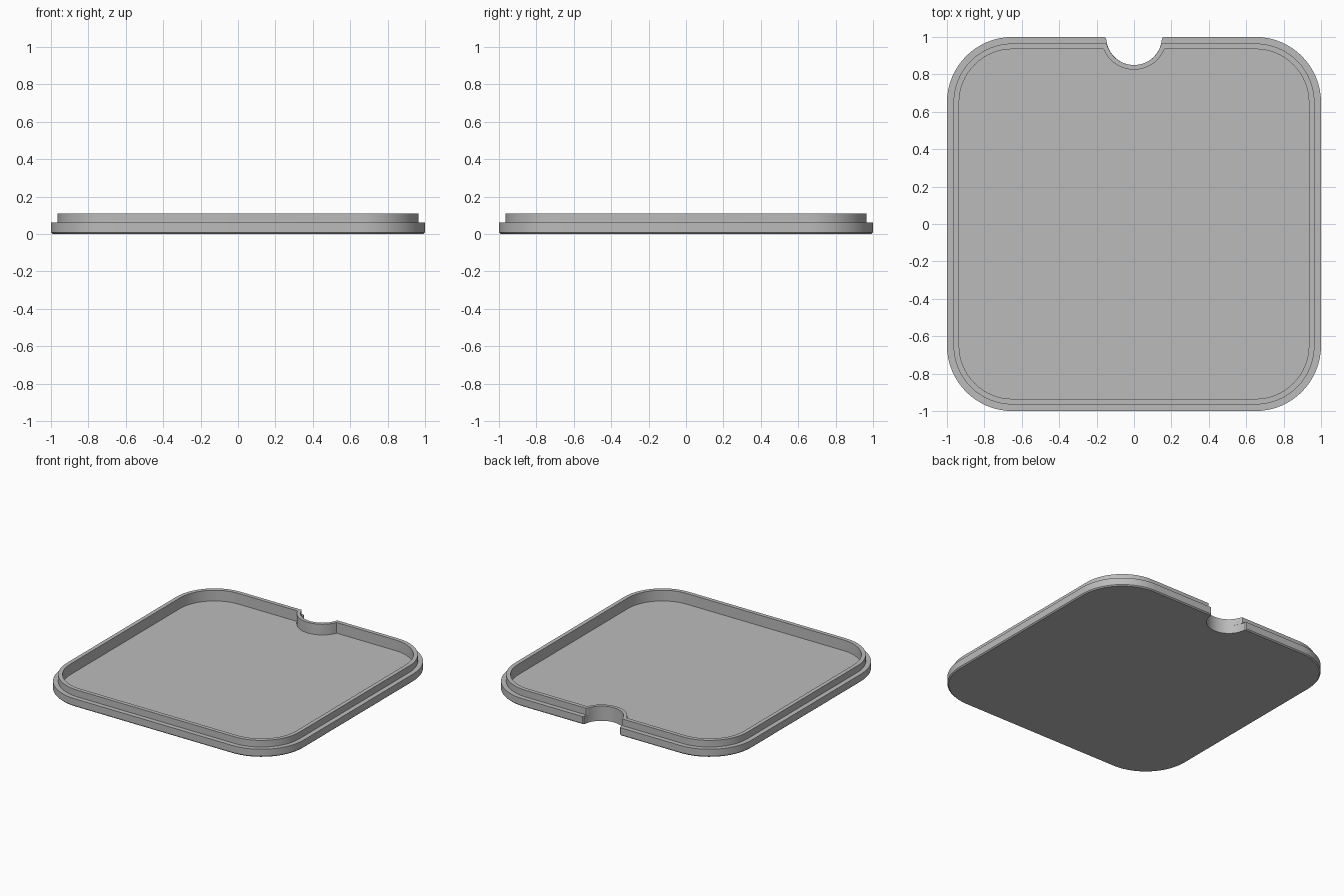
import bpy
import bmesh
from math import sin, cos, asin, pi, radians

cube = bpy.data.objects.get("Cube")
if cube:
    bpy.data.objects.remove(cube, do_unlink=True)

CORNER = 0.35      # outer corner radius
NOTCH = 0.15       # thumb notch radius, centred on the back edge
WALL = 0.025       # wall around the notch
ARC_STEPS = 32


def arc(cx, cy, r, start, end, steps):
    return [(cx + r * cos(start + (end - start) * i / steps),
             cy + r * sin(start + (end - start) * i / steps))
            for i in range(steps + 1)]


def outline(half, notch, ease):
    """Rounded square with a round notch in its back edge, counter-clockwise."""
    r = CORNER - (1 - half)
    c = half - r
    points = []
    for quarter, (sx, sy) in enumerate([(1, 1), (-1, 1), (-1, -1), (1, -1)]):
        if quarter == 1:
            # the notch lies between the two back corners
            a = asin((half - 1) / notch) - ease / notch
            x = notch * cos(a)
            points.append((x + ease, half))
            points += arc(0, 1, notch, a, -pi - a, ARC_STEPS)
            points.append((-x - ease, half))
        start = quarter * pi / 2
        points += arc(sx * c, sy * c, r, start, start + pi / 2, 16)
    return points


# Section of the lid from the underside, over the step and lip, to the floor
section = [
    (0.992, 0.0, NOTCH),
    (1.0, 0.008, NOTCH),
    (1.0, 0.06, NOTCH),
    (0.965, 0.06, NOTCH),
    (0.965, 0.11, NOTCH),
    (0.935, 0.11, NOTCH + WALL),
    (0.935, 0.03, NOTCH + WALL),
]

bm = bmesh.new()
rings = []
for half, z, notch in section:
    ease = 0.008 if notch == NOTCH else 0.001
    rings.append([bm.verts.new((x, y, z)) for x, y in outline(half, notch, ease)])

# Walls between neighbouring rings, then underside and floor
for low, high in zip(rings, rings[1:]):
    n = len(low)
    for i in range(n):
        j = (i + 1) % n
        bm.faces.new((low[i], low[j], high[j], high[i]))
bm.faces.new(rings[0][::-1])
bm.faces.new(rings[-1])

mesh = bpy.data.meshes.new("tray_lid")
bm.to_mesh(mesh)
bm.free()
lid = bpy.data.objects.new("tray_lid", mesh)
bpy.context.collection.objects.link(lid)

# Plain grey plastic
grey = bpy.data.materials.new("grey_plastic")
grey.use_nodes = True
colour = (0.5, 0.5, 0.5, 1)
grey.diffuse_color = colour
grey.node_tree.nodes["Principled BSDF"].inputs["Base Color"].default_value = colour
mesh.materials.append(grey)

bpy.ops.object.select_all(action="DESELECT")
lid.select_set(True)
bpy.context.view_layer.objects.active = lid
bpy.ops.object.shade_smooth_by_angle(angle=radians(30))
